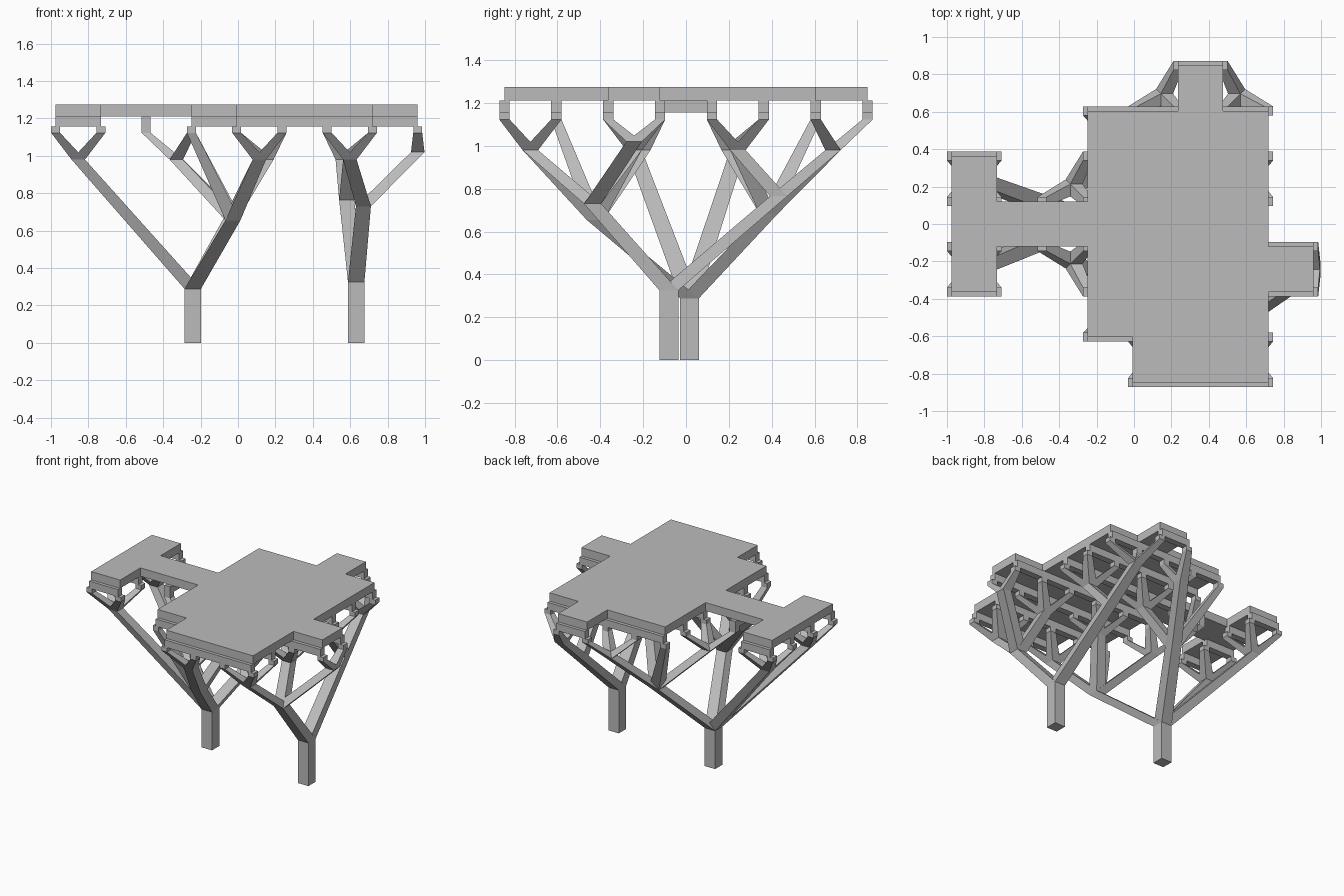
import bpy
import bmesh

if "Cube" in bpy.data.objects:
    bpy.data.objects.remove(bpy.data.objects["Cube"], do_unlink=True)

grey = bpy.data.materials.new("warm_grey")
grey.use_nodes = True
grey.diffuse_color = (0.5, 0.5, 0.5, 1)
grey.node_tree.nodes["Principled BSDF"].inputs["Base Color"].default_value = (0.5, 0.5, 0.5, 1)

STEP = 0.242
TOP, SLAB, BEAM, PAD = 1.274, 1.211, 1.156, 1.123
WIDTH = 0.048


def gx(i):
    return (i - 4) * STEP - 0.007


def gy(j):
    return (j - 3.5) * STEP


def finish(bm, name):
    bmesh.ops.recalc_face_normals(bm, faces=bm.faces)
    mesh = bpy.data.meshes.new(name)
    bm.to_mesh(mesh)
    bm.free()
    mesh.materials.append(grey)
    obj = bpy.data.objects.new(name, mesh)
    bpy.context.collection.objects.link(obj)
    return obj


def loft(bm, low, high):
    """Solid between two level rectangles, each (x, y, z, width, depth)."""
    rings = []
    for x, y, z, w, d in (low, high):
        rings.append([bm.verts.new((x + sx * w / 2, y + sy * d / 2, z))
                      for sx, sy in ((-1, -1), (1, -1), (1, 1), (-1, 1))])
    a, b = rings
    bm.faces.new(a[::-1])
    bm.faces.new(b)
    for k in range(4):
        n = (k + 1) % 4
        bm.faces.new((a[k], a[n], b[n], b[k]))


def box(bm, x0, x1, y0, y1, z0, z1):
    x, y, w, d = (x0 + x1) / 2, (y0 + y1) / 2, x1 - x0, y1 - y0
    loft(bm, (x, y, z0, w, d), (x, y, z1, w, d))


# Deck slab: stepped outline on the grid
outline = [(0, 2), (1, 2), (1, 3), (3, 3), (3, 1), (4, 1), (4, 0), (7, 0),
           (7, 2), (8, 2), (8, 3), (7, 3), (7, 6), (6, 6), (6, 7), (5, 7),
           (5, 6), (3, 6), (3, 4), (1, 4), (1, 5), (0, 5)]
bm = bmesh.new()
face = bm.faces.new([bm.verts.new((gx(i), gy(j), SLAB)) for i, j in outline])
ext = bmesh.ops.extrude_face_region(bm, geom=[face])
for v in ext["geom"]:
    if isinstance(v, bmesh.types.BMVert):
        v.co.z = TOP
finish(bm, "deck")

# Beams under the deck: row, first column, last column
runs = [(0, 4, 7), (1, 3, 7), (2, 0, 1), (2, 3, 8), (3, 0, 1), (3, 3, 8),
        (4, 0, 1), (4, 3, 7), (5, 0, 1), (5, 3, 7), (6, 3, 7), (7, 5, 6)]
nodes = []
bm = bmesh.new()
for j, a, b in runs:
    box(bm, gx(a), gx(b), gy(j) - WIDTH / 2, gy(j) + WIDTH / 2, BEAM, SLAB)
    nodes += [(i, j) for i in range(a, b + 1)]
box(bm, gx(2) - WIDTH / 2, gx(2) + WIDTH / 2,
    gy(3) - WIDTH / 2, gy(4) + WIDTH / 2, BEAM, SLAB)
nodes += [(2, 3), (2, 4)]
finish(bm, "deck_beams")

# Bearing pads at every support point
bm = bmesh.new()
for i, j in nodes:
    p = (gx(i), gy(j))
    loft(bm, (*p, PAD, WIDTH, WIDTH), (*p, BEAM, WIDTH, WIDTH))
finish(bm, "bearing_pads")


def centre(points):
    n = len(points)
    return (sum(gx(i) for i, j in points) / n, sum(gy(j) for i, j in points) / n)


def section(xy, z, w):
    return (xy[0], xy[1], z, w, w)


# Twigs: neighbouring support points gather into one joint
groups = {}
for i, j in nodes:
    groups.setdefault((i // 2, j // 2), []).append((i, j))
joints = {}
bm = bmesh.new()
for key, points in groups.items():
    if len(points) == 1:
        joints[key] = section(centre(points), PAD, WIDTH)
        continue
    joint = section(centre(points), 1.02 if len(points) == 2 else 0.98, 0.072)
    joints[key] = joint
    for i, j in points:
        loft(bm, joint, section((gx(i), gy(j)), PAD, WIDTH))
finish(bm, "twigs")

# Limbs and boughs: joints gather into forks, forks into the trunks
trunk_a = (-0.242, 0.016, 0.289, 0.088, 0.088)
trunk_b = (0.632, -0.08, 0.326, 0.088, 0.088)
forks = [((1, 2), (0, 1), 0.655, trunk_a), ((1, 2), (2, 3), 0.68, trunk_a),
         ((3, 4), (0, 1), 0.73, trunk_b), ((3, 4), (2, 3), 0.765, trunk_b)]
limbs, boughs = bmesh.new(), bmesh.new()
for cols, rows, z, trunk in forks:
    keys = [k for k in groups if k[0] in cols and k[1] in rows]
    fork = section(centre([p for k in keys for p in groups[k]]), z, 0.08)
    loft(boughs, trunk, fork)
    for k in keys:
        loft(limbs, fork, joints[k])
for key in ((0, 1), (0, 2)):
    loft(boughs, trunk_a, joints[key])
finish(limbs, "limbs")
finish(boughs, "boughs")

# Trunks
for name, trunk in (("right_trunk", trunk_a), ("left_trunk", trunk_b)):
    bm = bmesh.new()
    x, y, z, w, d = trunk
    loft(bm, (x, y, 0, w, d), trunk)
    finish(bm, name)
